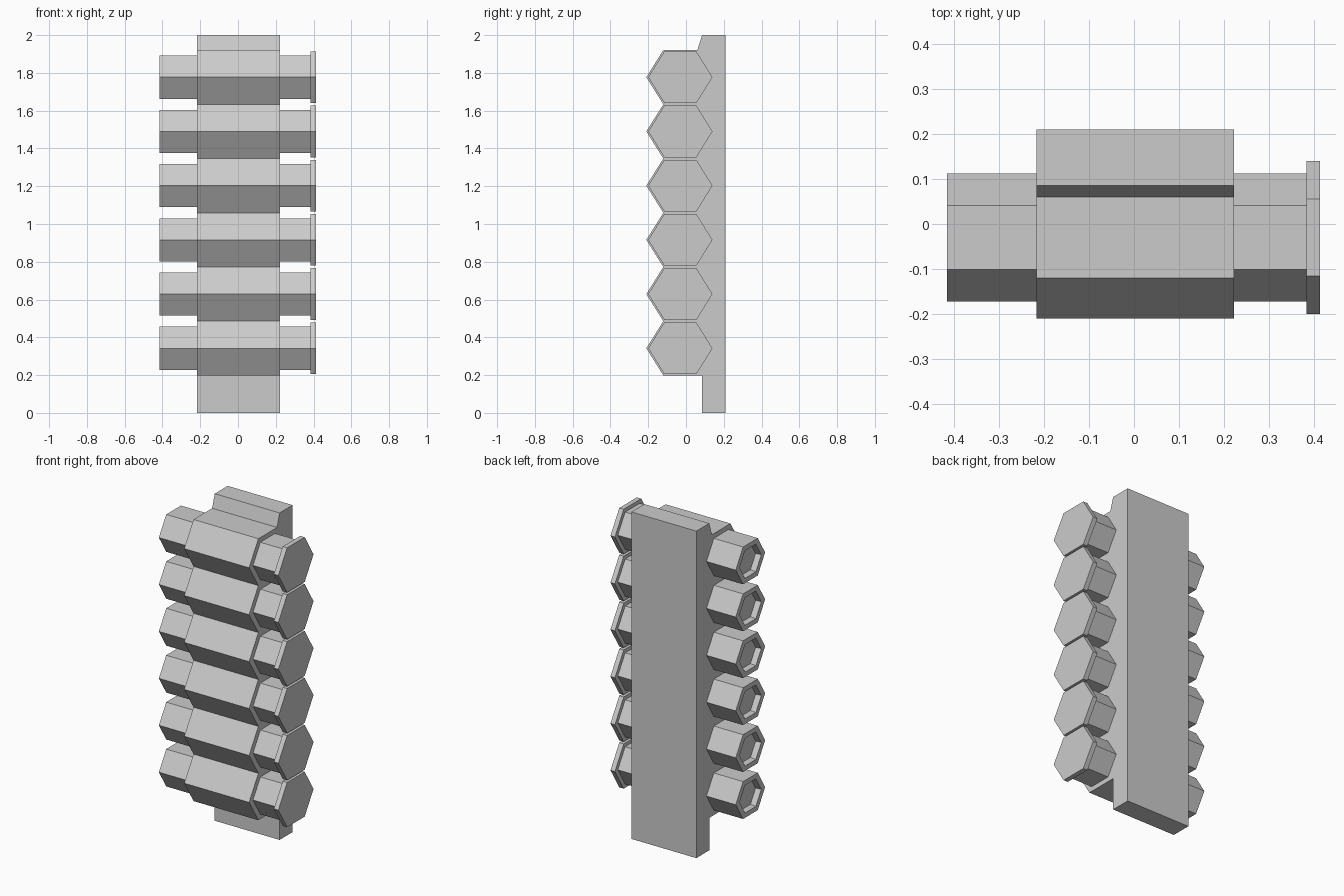
import bpy, bmesh, math

if "Cube" in bpy.data.objects:
    bpy.data.objects.remove(bpy.data.objects["Cube"])

COUNT, PITCH, Z0, AXIS_Y = 6, 0.287, 0.342, -0.03


def make_object(name, bm):
    bmesh.ops.recalc_face_normals(bm, faces=bm.faces)
    mesh = bpy.data.meshes.new(name)
    bm.to_mesh(mesh)
    bm.free()
    obj = bpy.data.objects.new(name, mesh)
    bpy.context.collection.objects.link(obj)
    return obj


def extrude_profile(name, points, x0, x1):
    """Extrude a (y, z) outline along x."""
    bm = bmesh.new()
    face = bm.faces.new([bm.verts.new((x0, y, z)) for y, z in points])
    new = bmesh.ops.extrude_face_region(bm, geom=[face])["geom"]
    verts = [v for v in new if isinstance(v, bmesh.types.BMVert)]
    bmesh.ops.translate(bm, verts=verts, vec=(x1 - x0, 0, 0))
    return make_object(name, bm)


def hex_lathe(name, profile, z):
    """Sweep (x, radius) steps around a slightly squashed hexagon."""
    bm = bmesh.new()
    rings = []
    for x, r in profile:
        rings.append([bm.verts.new((x, AXIS_Y + r * math.cos(k * math.pi / 3),
                                    z + 0.929 * r * math.sin(k * math.pi / 3)))
                      for k in range(6)])
    for a, b in zip(rings, rings[1:]):
        for k in range(6):
            n = (k + 1) % 6
            bm.faces.new((a[k], a[n], b[n], b[k]))
    bm.faces.new(rings[0])
    bm.faces.new(rings[-1])
    return make_object(name, bm)


# Back plate with the row of faceted loops, one continuous side outline
top = Z0 + PITCH * (COUNT - 0.5)
outline = [(0.21, 0), (0.21, 2), (0.085, 2), (0.06, top), (-0.12, top)]
for i in reversed(range(COUNT)):
    zc = Z0 + PITCH * i
    outline += [(-0.21, zc), (-0.12, zc - PITCH / 2)]
outline += [(0.085, Z0 - PITCH / 2), (0.085, 0)]
extrude_profile("loop_holder", outline, -0.217, 0.222)

# Cartridges: recessed tip on the left, body, wide rim on the right
cartridge = [(-0.38, 0.1), (-0.415, 0.105), (-0.415, 0.142),
             (0.383, 0.142), (0.383, 0.17), (0.413, 0.17)]
for i in range(COUNT):
    hex_lathe(f"cartridge_{i + 1}", cartridge, Z0 + PITCH * i)
